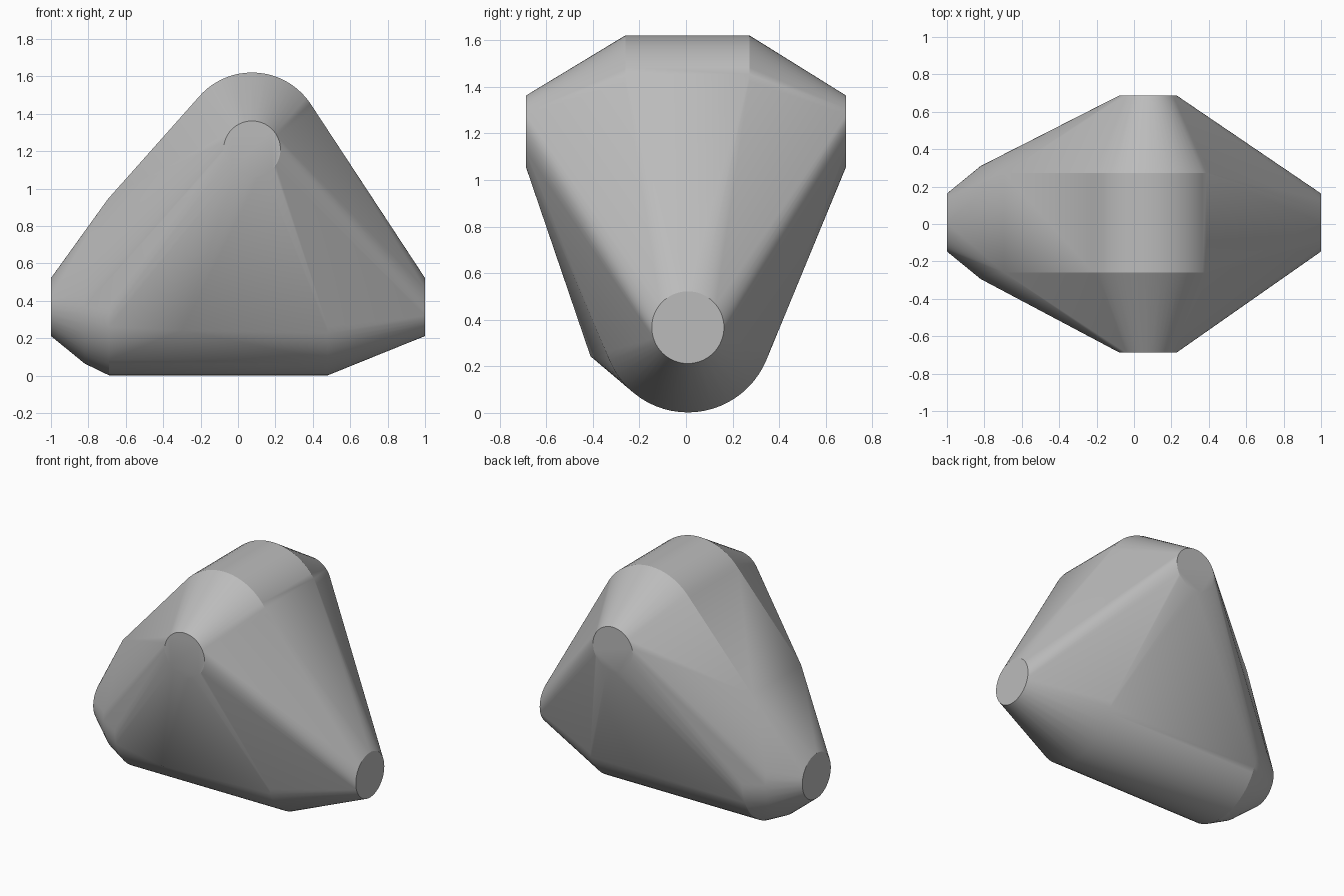
import bpy
import bmesh
import math
from mathutils import Vector

cube = bpy.data.objects.get("Cube")
if cube:
    bpy.data.objects.remove(cube, do_unlink=True)

# Plain grey for the whole body
grey = bpy.data.materials.new("grey")
grey.use_nodes = True
colour = (0.5, 0.5, 0.5, 1)
grey.diffuse_color = colour
grey.node_tree.nodes["Principled BSDF"].inputs["Base Color"].default_value = colour

bm = bmesh.new()


def disc(axis, centre, radius, segments=64):
    """Add a ring of points square to the given axis."""
    for i in range(segments):
        a = 2 * math.pi * i / segments
        u, v = radius * math.cos(a), radius * math.sin(a)
        offset = Vector((0, u, v)) if axis == "x" else Vector((u, 0, v))
        bm.verts.new(Vector(centre) + offset)


# Long axle: bottom drum tapering to a small flat disc at each end
for x, radius in ((-1, 0.155), (-0.82, 0.302), (-0.69, 0.365), (0.48, 0.365), (1, 0.155)):
    disc("x", (x, 0.008, 0.367), radius)

# Cross axle: rounded top drum tapering to front and back discs
for y, z, radius in ((-0.688, 1.21, 0.152), (-0.26, 1.245, 0.376),
                     (0.272, 1.245, 0.376), (0.688, 1.21, 0.152)):
    disc("y", (0.075, y, z), radius)

# Shoulder corners on one side and the low front corner
for corner in ((-0.695, -0.26, 0.945), (-0.695, 0.272, 0.945), (-0.3, -0.41, 0.243)):
    bm.verts.new(corner)

# Wrap everything in one tight skin
hull = bmesh.ops.convex_hull(bm, input=bm.verts[:])
inside = {v for v in hull["geom_interior"] + hull["geom_unused"]
          if isinstance(v, bmesh.types.BMVert)}
bmesh.ops.delete(bm, geom=list(inside), context="VERTS")
bmesh.ops.dissolve_limit(bm, angle_limit=math.radians(0.3),
                         verts=bm.verts[:], edges=bm.edges[:])
bmesh.ops.recalc_face_normals(bm, faces=bm.faces[:])

mesh = bpy.data.meshes.new("faceted_body")
bm.to_mesh(mesh)
bm.free()
mesh.materials.append(grey)
body = bpy.data.objects.new("faceted_body", mesh)
bpy.context.collection.objects.link(body)

# Smooth rounded areas, crisp edges
bpy.ops.object.select_all(action="DESELECT")
body.select_set(True)
bpy.context.view_layer.objects.active = body
bpy.ops.object.shade_smooth_by_angle(angle=math.radians(25))
